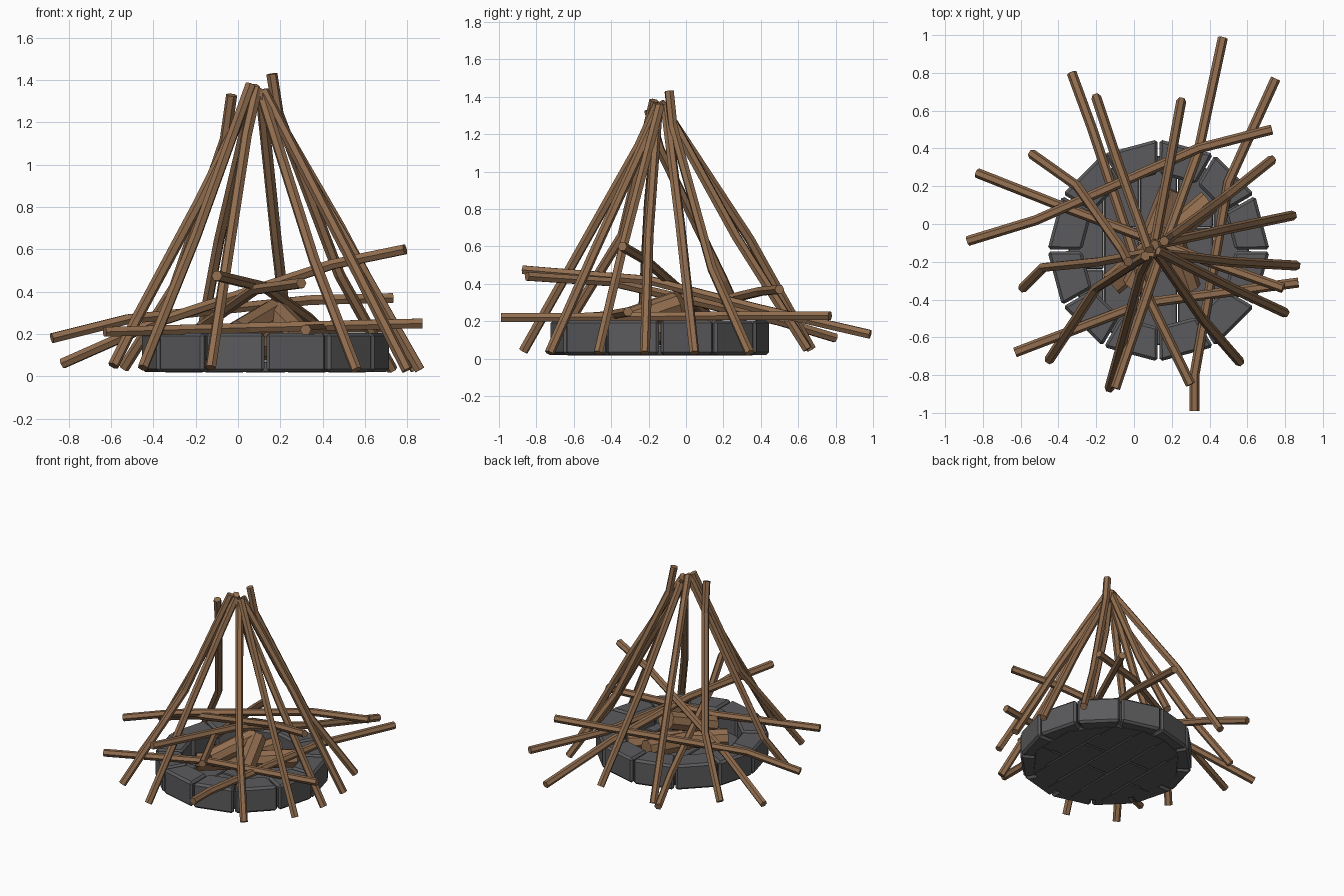
import bpy, bmesh, math
from mathutils import Vector

if "Cube" in bpy.data.objects:
    bpy.data.objects.remove(bpy.data.objects["Cube"])


def material(name, rgb):
    m = bpy.data.materials.new(name)
    m.diffuse_color = (*rgb, 1)
    m.use_nodes = True
    m.node_tree.nodes["Principled BSDF"].inputs["Base Color"].default_value = m.diffuse_color
    return m


WOOD = material("brown wood", (0.285, 0.155, 0.078))
STONE = material("dark grey stone", (0.105, 0.105, 0.11))
CX, CY = 0.13, -0.14            # centre of the fire pit


def rod(name, pts, radius, res):
    """Faceted round bar along a bent path."""
    cu = bpy.data.curves.new(name, 'CURVE')
    cu.dimensions = '3D'
    cu.bevel_depth, cu.bevel_resolution, cu.use_fill_caps = radius, res, True
    sp = cu.splines.new('POLY')
    sp.points.add(len(pts) - 1)
    for p, co in zip(sp.points, pts):
        p.co = (*co, 1)
    sp.use_smooth = False
    cu.materials.append(WOOD)
    ob = bpy.data.objects.new(name, cu)
    bpy.context.collection.objects.link(ob)
    bpy.ops.object.select_all(action='DESELECT')
    ob.select_set(True)
    bpy.context.view_layer.objects.active = ob
    bpy.ops.object.convert(target='MESH')
    bpy.context.object.data.polygons.foreach_set(
        "use_smooth", [False] * len(bpy.context.object.data.polygons))


def prism(name, outline, z0, z1, bevel):
    """Upright stone prism with chamfered edges."""
    bm = bmesh.new()
    f = bm.faces.new([bm.verts.new((x, y, z0)) for x, y in outline])
    top = bmesh.ops.extrude_face_region(bm, geom=[f])['geom']
    vs = [v for v in top if isinstance(v, bmesh.types.BMVert)]
    bmesh.ops.translate(bm, vec=(0, 0, z1 - z0), verts=vs)
    bmesh.ops.recalc_face_normals(bm, faces=bm.faces)
    bmesh.ops.bevel(bm, geom=bm.edges[:], offset=bevel, segments=1,
                    affect='EDGES', clamp_overlap=True)
    me = bpy.data.meshes.new(name)
    bm.to_mesh(me)
    bm.free()
    me.materials.append(STONE)
    ob = bpy.data.objects.new(name, me)
    bpy.context.collection.objects.link(ob)


def polar(r, deg):
    a = math.radians(deg)
    return CX + r * math.cos(a), CY + r * math.sin(a)


# ring of twelve wedge stones
for i in range(12):
    a, b = i * 30 + 0.5, i * 30 + 29.5
    prism("ring_stone", [polar(0.405, a), polar(0.588, a),
                         polar(0.588, b), polar(0.405, b)], 0.02, 0.205, 0.015)

# floor slabs running front to back, clipped to the ring
xs = [-0.48, -0.29, -0.1, 0.1, 0.29, 0.48]
for k, (x0, x1) in enumerate(zip(xs, xs[1:])):
    y0, y1 = [math.sqrt(0.51 ** 2 - x * x) for x in (x0, x1)]
    x0, x1 = CX + x0 + 0.002, CX + x1 - 0.002
    mid = CY + (0.12 if k % 2 else -0.1)
    prism("floor_slab", [(x0, CY - y0), (x1, CY - y1), (x1, mid - 0.002),
                         (x0, mid - 0.002)], 0.018, 0.07, 0.006)
    prism("floor_slab", [(x0, mid + 0.002), (x1, mid + 0.002), (x1, CY + y1),
                         (x0, CY + y0)], 0.018, 0.07, 0.006)

# logs piled in the middle
for p, q in [((-0.12, -0.32, 0.14), (0.40, 0.12, 0.14)),
             ((0.0, -0.33, 0.20), (0.17, -0.04, 0.30)),
             ((0.29, -0.34, 0.19), (0.19, -0.05, 0.29)),
             ((0.08, -0.12, 0.14), (0.20, 0.18, 0.16))]:
    rod("fire_log", [p, q], 0.066, 2)

# leaning poles: foot, bend, tip
poles = [
    [(0.84, 0.045, 0.03), (0.48, -0.03, 0.71), (0.11, -0.11, 1.35)],
    [(0.86, -0.22, 0.03), (0.50, -0.20, 0.66), (0.09, -0.15, 1.35)],
    [(0.80, -0.47, 0.03), (0.52, -0.34, 0.58), (0.12, -0.14, 1.35)],
    [(0.56, -0.73, 0.03), (0.36, -0.50, 0.55), (0.11, -0.14, 1.34)],
    [(-0.13, -0.87, 0.04), (0.04, -0.25, 1.14), (0.09, -0.15, 1.36)],
    [(-0.45, -0.72, 0.04), (-0.20, -0.34, 0.66), (0.06, -0.17, 1.38)],
    [(-0.59, -0.34, 0.05), (-0.48, -0.23, 0.27), (-0.18, -0.20, 0.83),
     (0.08, -0.15, 1.36)],
    [(-0.54, 0.37, 0.04), (-0.30, 0.20, 0.42), (-0.06, -0.14, 1.12),
     (-0.03, -0.20, 1.33)],
    [(-0.20, 0.67, 0.05), (-0.09, 0.34, 0.64), (0.08, -0.14, 1.37)],
    [(0.25, 0.65, 0.05), (0.18, 0.27, 0.65), (0.11, -0.10, 1.32)],
    [(0.73, 0.34, 0.03), (0.48, 0.14, 0.48), (0.19, -0.07, 1.24),
     (0.16, -0.09, 1.43)],
]
for p in poles:
    rod("leaning_pole", p, 0.0265, 1)

# long sticks lying across the ring
sticks = [
    [(0.32, -0.99, 0.22), (0.32, -0.80, 0.22), (0.50, 0.22, 0.23),
     (0.75, 0.77, 0.23)],
    [(-0.88, -0.09, 0.18), (-0.52, 0.02, 0.27), (0.34, 0.40, 0.36),
     (0.73, 0.50, 0.37)],
    [(-0.83, 0.27, 0.06), (-0.40, 0.10, 0.25), (0.45, -0.22, 0.53),
     (0.79, -0.34, 0.60)],
    [(-0.63, -0.68, 0.21), (0.05, -0.42, 0.23), (0.87, -0.31, 0.25)],
    [(-0.10, -0.87, 0.475), (0.13, -0.20, 0.42), (0.34, 0.38, 0.27),
     (0.47, 0.985, 0.13)],
    [(0.30, -0.85, 0.44), (0.08, -0.40, 0.41), (-0.22, 0.50, 0.20),
     (-0.33, 0.80, 0.11)],
]
for p in sticks:
    rod("cross_stick", p, 0.0265, 1)
